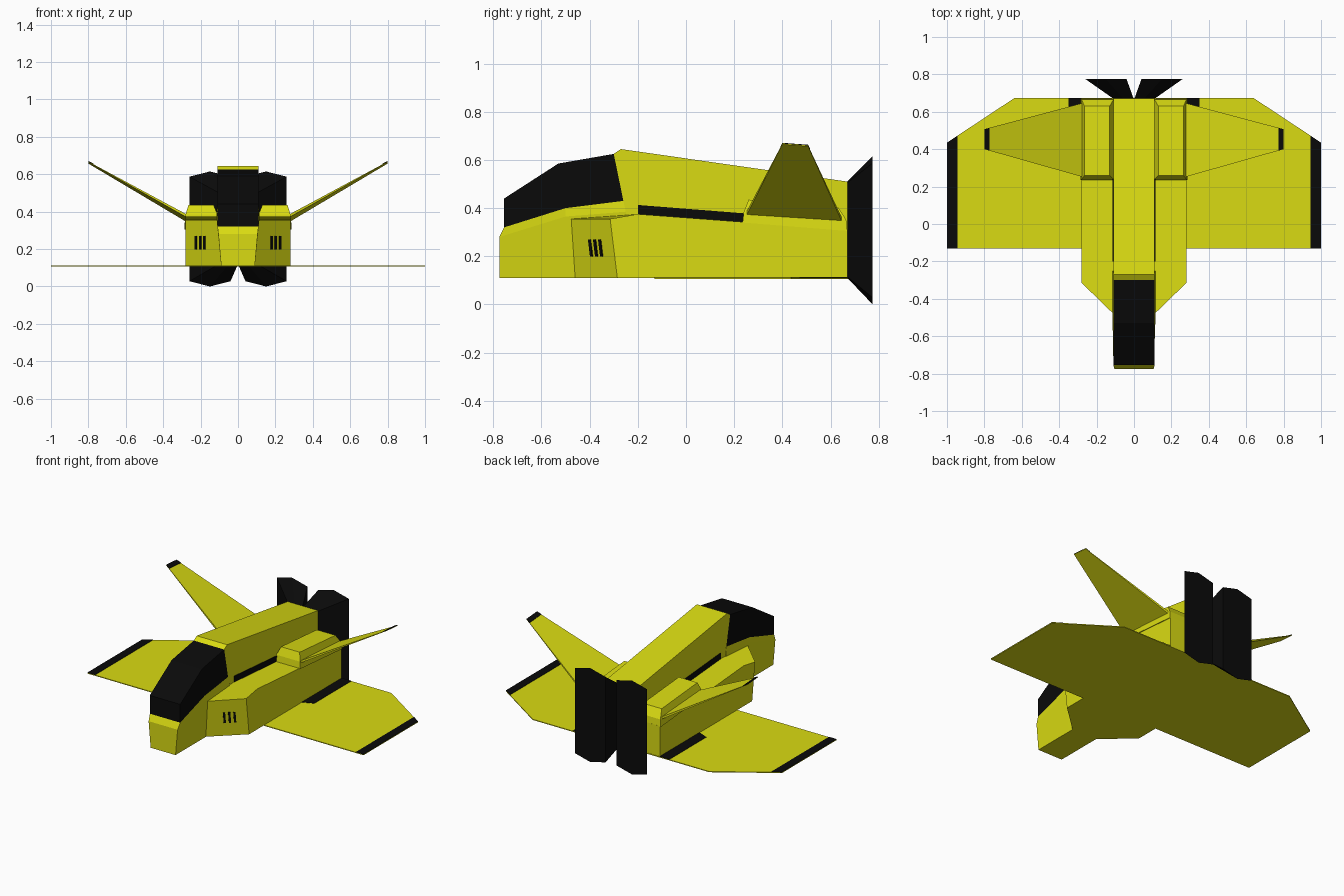
import bpy, bmesh
from mathutils import Vector

if "Cube" in bpy.data.objects:
    bpy.data.objects.remove(bpy.data.objects["Cube"])


def material(name, color):
    m = bpy.data.materials.new(name)
    m.diffuse_color = (*color, 1)
    m.use_nodes = True
    m.node_tree.nodes["Principled BSDF"].inputs["Base Color"].default_value = m.diffuse_color
    return m


YELLOW = material("yellow", (0.70, 0.71, 0.006))
BLACK = material("black", (0.003, 0.003, 0.003))


def loft(name, rings, mat, mirror=False):
    """Join equal-length rings of points with quads and cap both ends."""
    bm = bmesh.new()
    rows = [[bm.verts.new(p) for p in r] for r in rings]
    n = len(rows[0])
    for a, b in zip(rows, rows[1:]):
        for i in range(n):
            j = (i + 1) % n
            bm.faces.new((a[i], a[j], b[j], b[i]))
    bm.faces.new(rows[0])
    bm.faces.new(rows[-1])
    bmesh.ops.recalc_face_normals(bm, faces=bm.faces)
    me = bpy.data.meshes.new(name)
    bm.to_mesh(me)
    bm.free()
    me.materials.append(mat)
    ob = bpy.data.objects.new(name, me)
    bpy.context.collection.objects.link(ob)
    if mirror:
        ob.modifiers.new("Mirror", 'MIRROR').use_mirror_merge = False
    return ob


def side_prism(name, profile, x0, x1, mat, mirror=False):
    """Extrude a (y, z) profile across x."""
    return loft(name, [[(x, y, z) for y, z in profile] for x in (x0, x1)], mat, mirror)


def plate(name, quad, offset, mat):
    """Thin mirrored painted plate raised along an offset vector."""
    pts = [Vector(p) for p in quad]
    o = Vector(offset)
    return loft(name, [pts, [p + o for p in pts]], mat, True)


def symmetric(half):
    return half + [(-x, y, z) for x, y, z in reversed(half)]


# Central body behind the cockpit
side_prism("fuselage", [(-.26, .43), (-.30, .625), (-.27, .645), (.67, .51),
                        (.67, .11), (-.26, .11)], -.11, .11, YELLOW)

# Nose with a slight belt line
loft("nose", [symmetric(r) for r in (
    [(.09, -.775, .11), (.09, -.50, .11), (.09, -.25, .11)],
    [(.105, -.775, .28), (.115, -.50, .365), (.115, -.25, .385)],
    [(.11, -.755, .32), (.11, -.50, .40), (.11, -.26, .43)])], YELLOW)

# Black cockpit canopy
side_prism("canopy", [(-.755, .32), (-.755, .44), (-.53, .585), (-.30, .625),
                      (-.26, .43), (-.50, .40)], -.11, .11, BLACK)

# Side pods with slanted intake fronts
loft("side_pod", [
    [(.09, -.46, .11), (.28, -.285, .11), (.28, -.285, .11), (.28, .67, .11),
     (.09, .67, .11), (.09, -.285, .11)],
    [(.10, -.49, .355), (.28, -.315, .355), (.28, -.20, .375), (.28, .67, .31),
     (.10, .67, .31), (.10, -.20, .375)]], YELLOW, True)

# Three slits on each intake front
for k, u in enumerate((.46, .58, .70)):
    def on_face(a, b):
        return Vector((.09 + .19 * a, -.46 + .175 * a - .03 * b, .11 + .245 * b))
    plate(f"intake_slit_{k + 1}",
          [on_face(u - .025, .36), on_face(u + .025, .36),
           on_face(u + .025, .65), on_face(u - .025, .65)],
          (.004, -.004, 0), BLACK)

# Raised housings on the pods
loft("pod_housing", [
    [(.11, .235, .34), (.285, .235, .34), (.285, .67, .305), (.11, .67, .305)],
    [(.11, .24, .385), (.28, .24, .385), (.28, .665, .352), (.11, .665, .352)],
    [(.13, .26, .435), (.265, .26, .435), (.265, .63, .405), (.13, .63, .405)]],
    YELLOW, True)

# Black strip where body meets pod
plate("body_strip", [(.11, -.20, .372), (.11, .245, .34), (.11, .245, .378), (.11, -.20, .413)],
      (.004, 0, 0), BLACK)

# Flat lower wing with painted tips and root strips
outline = [(1, -.13), (1, .435), (.64, .673), (-.64, .673), (-1, .435), (-1, -.13)]
loft("wing", [[(x, y, z) for x, y in outline] for z in (.106, .111)], YELLOW)
plate("wing_tip_paint", [(1, -.13, .111), (1, .435, .111), (.945, .471, .111), (.945, -.13, .111)],
      (0, 0, .002), BLACK)
plate("wing_root_strip", [(.28, .26, .111), (.35, .29, .111), (.35, .673, .111), (.28, .673, .111)],
      (0, 0, .002), BLACK)

# Upswept tail fins with black upper tips
front_root, rear_root = Vector((.27, .25, .383)), Vector((.27, .648, .358))
front_tip, rear_tip = Vector((.80, .40, .668)), Vector((.80, .507, .660))
loft("tail_fin", [
    [front_root, rear_root, rear_root - Vector((0, 0, .016)), front_root - Vector((0, 0, .016))],
    [front_tip, rear_tip, rear_tip - Vector((0, 0, .003)), front_tip - Vector((0, 0, .003))]],
    YELLOW, True)
plate("fin_tip_paint", [front_tip, rear_tip, rear_tip.lerp(rear_root, .05),
                        front_tip.lerp(front_root, .05)], (-.001, 0, .003), BLACK)

# Flared twin exhausts: six-sided, widening to the rear


def hexagon(x0, x1, z0, z1, cut, y):
    m = (x0 + x1) / 2
    return [(x0, y, z0 + cut), (m, y, z0), (x1, y, z0 + cut),
            (x1, y, z1 - cut), (m, y, z1), (x0, y, z1 - cut)]


loft("exhaust", [hexagon(.002, .11, .11, .51, .005, .67),
                 hexagon(.04, .26, 0, .615, .028, .775)], BLACK, True)
